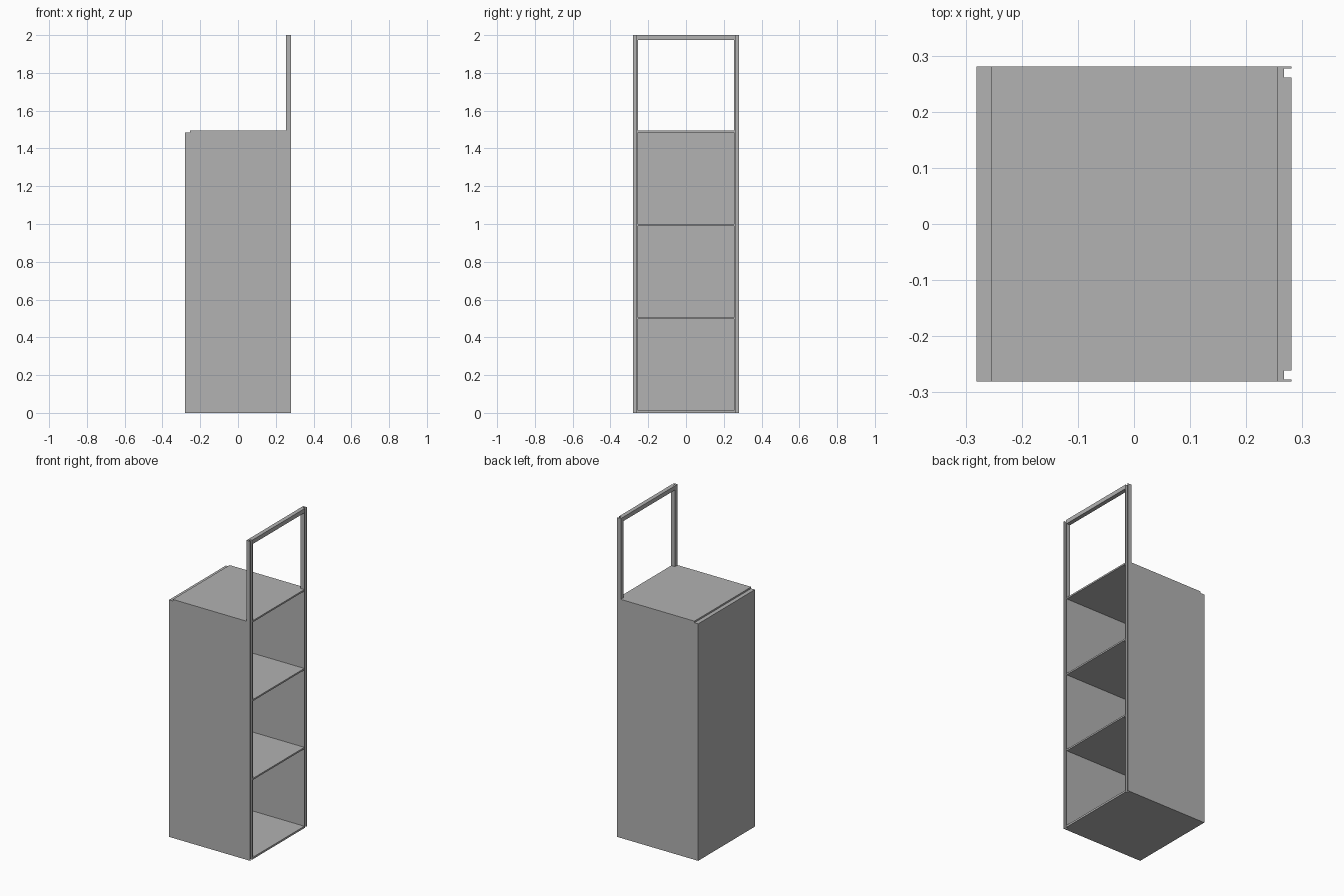
import bpy
import bmesh

if "Cube" in bpy.data.objects:
    bpy.data.objects.remove(bpy.data.objects["Cube"])

HALF = 0.281      # half of the square footprint
WALL = 0.026      # wall and post thickness
INNER = HALF - WALL
BODY = 1.484      # height of the walls
TOP = 1.494       # height of the lid
FULL = 2.0

grey = bpy.data.materials.new("plain grey")
grey.use_nodes = True
colour = (0.445, 0.445, 0.445, 1)
grey.diffuse_color = colour
grey.node_tree.nodes["Principled BSDF"].inputs["Base Color"].default_value = colour


def prism(name, outline, z0, z1):
    """Extrude an outline in x and y from z0 up to z1."""
    bm = bmesh.new()
    face = bm.faces.new([bm.verts.new((x, y, z0)) for x, y in outline])
    out = bmesh.ops.extrude_face_region(bm, geom=[face])
    top = [v for v in out["geom"] if isinstance(v, bmesh.types.BMVert)]
    bmesh.ops.translate(bm, verts=top, vec=(0, 0, z1 - z0))
    bmesh.ops.recalc_face_normals(bm, faces=bm.faces)
    mesh = bpy.data.meshes.new(name)
    bm.to_mesh(mesh)
    bm.free()
    mesh.materials.append(grey)
    ob = bpy.data.objects.new(name, mesh)
    bpy.context.collection.objects.link(ob)
    return ob


def box(name, x0, x1, y0, y1, z0, z1):
    return prism(name, [(x0, y0), (x1, y0), (x1, y1), (x0, y1)], z0, z1)


# Closed end and the two side walls with their grooved posts
box("end_wall", -HALF, -INNER, -HALF, HALF, 0, BODY)
groove_x, groove_in, groove_out = 0.267, 0.261, 0.277
for side, s in (("front", -1), ("back", 1)):
    box(side + "_wall", -INNER, INNER, s * INNER, s * HALF, 0, BODY)
    channel = [(INNER, INNER), (HALF, INNER), (HALF, groove_in),
               (groove_x, groove_in), (groove_x, groove_out),
               (HALF, groove_out), (HALF, HALF), (INNER, HALF)]
    prism(side + "_post", [(x, s * y) for x, y in channel], 0, FULL)

# Floor and shelves, flush with the open end
for name, z0, z1 in (("floor", 0, 0.012),
                     ("lower_shelf", 0.496, 0.506),
                     ("upper_shelf", 0.99, 1.0),
                     ("top_shelf", BODY, TOP)):
    box(name, -INNER, HALF, -INNER, INNER, z0, z1)

# Lid edges over the side walls
for side, s in (("front", -1), ("back", 1)):
    box(side + "_lid_edge", -INNER, INNER, s * INNER, s * HALF, BODY, TOP)

# Rail joining the post tops
box("top_rail", INNER, HALF, -INNER, INNER, 1.974, FULL)
